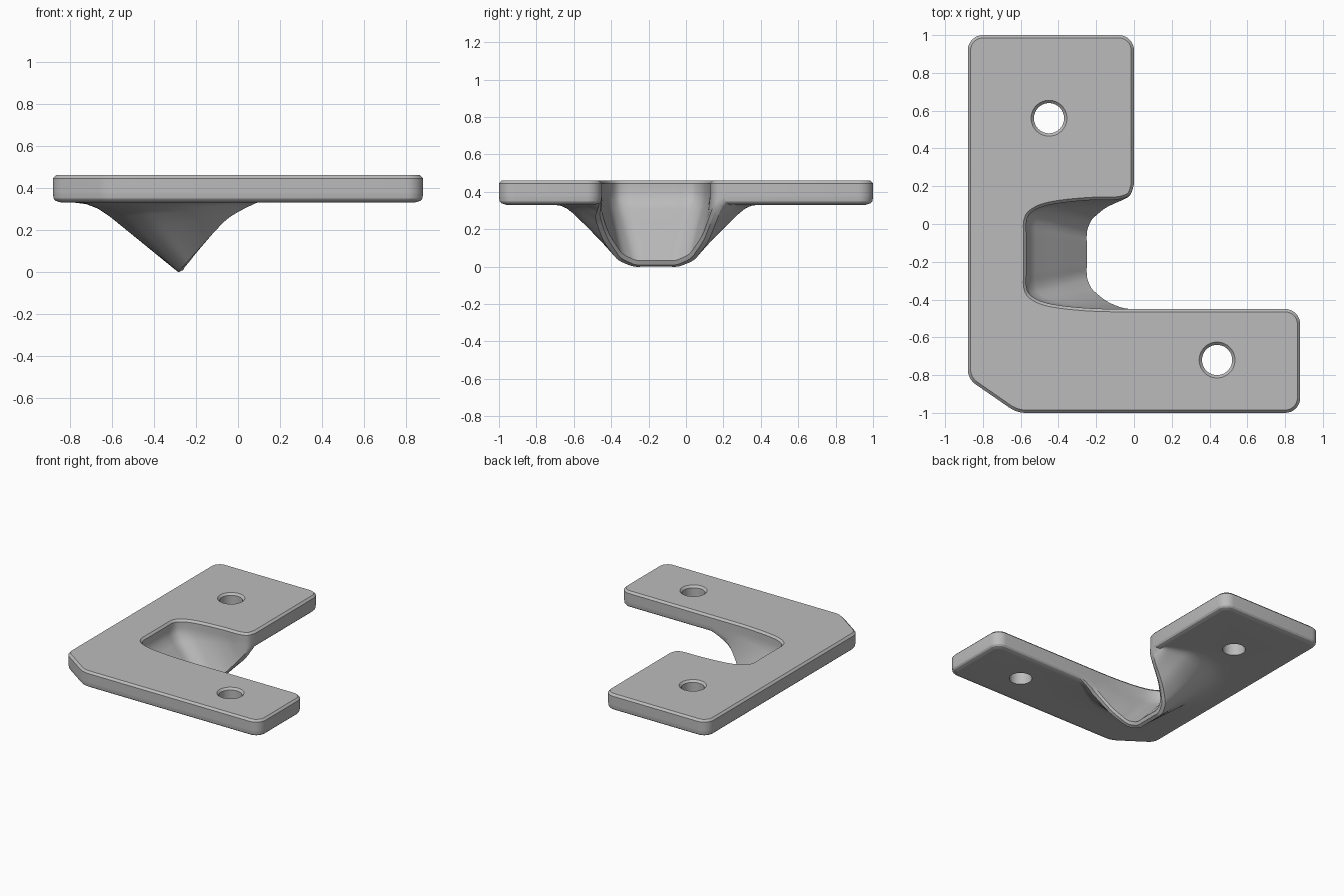
import bpy, bmesh, math
from mathutils import Vector

if "Cube" in bpy.data.objects:
    bpy.data.objects.remove(bpy.data.objects["Cube"])

TOP, BOTTOM, CHAMFER, FILLET = 0.46, 0.33, 0.015, 0.045
MID_Y = -0.16          # centre line of the scoop

# Scoop stations (half): notch edge x,y | lip x,y,z | outer foot x,y ; y from centre line
HALF = [
    (-.57, .00, -.25, .00, .033, -.78, .00),
    (-.57, .10, -.25, .06, .033, -.76, .15),
    (-.57, .17, -.25, .10, .033, -.71, .29),
    (-.55, .215, -.245, .135, .045, -.64, .39),
    (-.49, .25, -.225, .18, .07, -.54, .48),
    (-.40, .27, -.195, .21, .11, -.42, .53),
    (-.29, .282, -.15, .245, .165, -.29, .54),
    (-.19, .288, -.10, .27, .225, -.18, .51),
]
# Ends of the scoop: round the short arm's corner, and along the long arm
SHORT_END = [(-.085, .29, -.06, .288, .275, -.08, .465),
             (-.023, .313, -.02, .313, .33, -.05, .42),
             (0, .37, 0, .37, .372, -.045, .40)]
LONG_END = [(-.09, .29, -.045, .287, .285, -.07, .45),
            (.01, .29, .02, .29, .33, .03, .38),
            (.11, .29, .11, .29, .372, .11, .335)]


def place(s, side):
    return tuple(v * side + MID_Y if k in (1, 3, 6) else v for k, v in enumerate(s))


def smooth_path(pts, steps):
    """Catmull-Rom through the stations."""
    out = []
    for i in range(len(pts) - 1):
        a, b, c, d = (pts[max(i - 1, 0)], pts[i], pts[i + 1], pts[min(i + 2, len(pts) - 1)])
        for j in range(steps):
            t = j / steps
            out.append([.5 * (2 * q + (r - p) * t + (2 * p - 5 * q + 4 * r - s) * t * t
                              + (3 * q - p - 3 * r + s) * t ** 3)
                        for p, q, r, s in zip(a, b, c, d)])
    return out + [list(pts[-1])]


def round_corner(prev, c, nxt, size, n=8):
    """Circular arc replacing one outline corner."""
    prev, c, nxt = Vector(prev), Vector(c), Vector(nxt)
    u, v = (prev - c).normalized(), (nxt - c).normalized()
    w = math.sin(u.angle(v) / 2)
    a, b = c + u * size, c + v * size
    pts = []
    for j in range(n + 1):
        t = j / n
        k = (1 - t) ** 2, 2 * t * (1 - t) * w, t * t
        pts.append((a * k[0] + c * k[1] + b * k[2]) / sum(k))
    return pts


# Plan outline: scoop stretch first, then the plain plate edge
stations = ([place(s, 1) for s in reversed(HALF + SHORT_END)]
            + [place(s, -1) for s in HALF[1:] + LONG_END])
scoop = smooth_path(stations, 5)
corners = [((.88, -.45), .08), ((.88, -1), .08), ((-.62, -1), .05),
           ((-.88, -.82), .05), ((-.88, 1), .08), ((0, 1), .08)]
path = [(.11, -.45)] + [c for c, r in corners] + [(0, .21)]
plain = []
for i, (c, r) in enumerate(corners):
    plain += round_corner(path[i], c, path[i + 2], r)
outline = [Vector(s[:2]) for s in scoop] + plain
count = len(outline)


def profile(i):
    """Section from the top face, over the edge or lip, to the underside."""
    p = outline[i]
    t = (outline[(i + 1) % count] - outline[i - 1]).normalized()
    n = Vector((t.y, -t.x))
    if i < len(scoop):
        s = scoop[i]
        lip, lz, foot = Vector(s[2:4]), s[4], Vector(s[5:7])
    else:
        lip, lz, foot = p, .372, p + n * FILLET
    up = lambda v, z: Vector((v.x, v.y, z))
    rows = [up(p + n * CHAMFER, TOP), up(p, TOP - CHAMFER), up(p, .40)]
    # inner slope down to the lip
    for f, g in ((.03, .12), (.15, .25), (.4, .45), (.7, .73), (1, 1)):
        rows.append(up(p.lerp(lip, f), .40 + (lz - .40) * g))
    # rounded lip
    span = foot - lip
    off = span.normalized() * min(.035, .27 * span.length)
    rows.append(up(lip + off * .3, lz - .023))
    out = up(lip + off, lz - .033)
    # outer slope back up, flaring into the underside
    end = up(foot, BOTTOM)
    knee = up(foot.lerp(lip + off, .18), BOTTOM)
    bend = out.lerp(knee, .8)
    rows += [out.lerp(bend, f) for f in (0, .35, .7, 1)]
    for f in (.33, .67, 1):
        rows.append(bend.lerp(knee, f).lerp(knee.lerp(end, f), f))
    return rows


def make_object(name, bm):
    bmesh.ops.recalc_face_normals(bm, faces=bm.faces)
    mesh = bpy.data.meshes.new(name)
    bm.to_mesh(mesh)
    bm.free()
    obj = bpy.data.objects.new(name, mesh)
    bpy.context.collection.objects.link(obj)
    return obj


# Bracket plate with the hanging scoop
bm = bmesh.new()
sections = [[bm.verts.new(v) for v in profile(i)] for i in range(count)]
for i in range(count):
    a, b = sections[i], sections[(i + 1) % count]
    for k in range(len(a) - 1):
        bm.faces.new((a[k], b[k], b[k + 1], a[k + 1]))
bm.faces.new([s[0] for s in sections])
bm.faces.new([s[-1] for s in sections])
bracket = make_object("bracket_plate", bm)

# Chamfered screw holes
for x, y in ((-.45, .56), (.44, -.72)):
    bm = bmesh.new()
    rings = []
    for r, z in ((.08, .2), (.08, TOP - CHAMFER), (.12, TOP + .025)):
        rings.append([bm.verts.new((x + r * math.cos(j * math.tau / 48),
                                    y + r * math.sin(j * math.tau / 48), z)) for j in range(48)])
    for a, b in zip(rings, rings[1:]):
        for j in range(48):
            bm.faces.new((a[j], a[(j + 1) % 48], b[(j + 1) % 48], b[j]))
    bm.faces.new(rings[0])
    bm.faces.new(rings[-1])
    cutter = make_object("hole_cutter", bm)
    cutter.hide_render = True
    mod = bracket.modifiers.new("screw_hole", 'BOOLEAN')
    mod.operation, mod.solver, mod.object = 'DIFFERENCE', 'EXACT', cutter
    bpy.context.view_layer.objects.active = bracket
    bpy.ops.object.modifier_apply(modifier=mod.name)
    bpy.data.objects.remove(cutter)

# Finish
grey = bpy.data.materials.new("plain_grey")
grey.diffuse_color = (.5, .5, .5, 1)
grey.use_nodes = True
grey.node_tree.nodes["Principled BSDF"].inputs["Base Color"].default_value = grey.diffuse_color
bracket.data.materials.clear()
bracket.data.materials.append(grey)
for poly in bracket.data.polygons:
    poly.material_index = 0
bpy.ops.object.select_all(action='DESELECT')
bracket.select_set(True)
bpy.context.view_layer.objects.active = bracket
bpy.ops.object.shade_smooth_by_angle(angle=math.radians(30))
